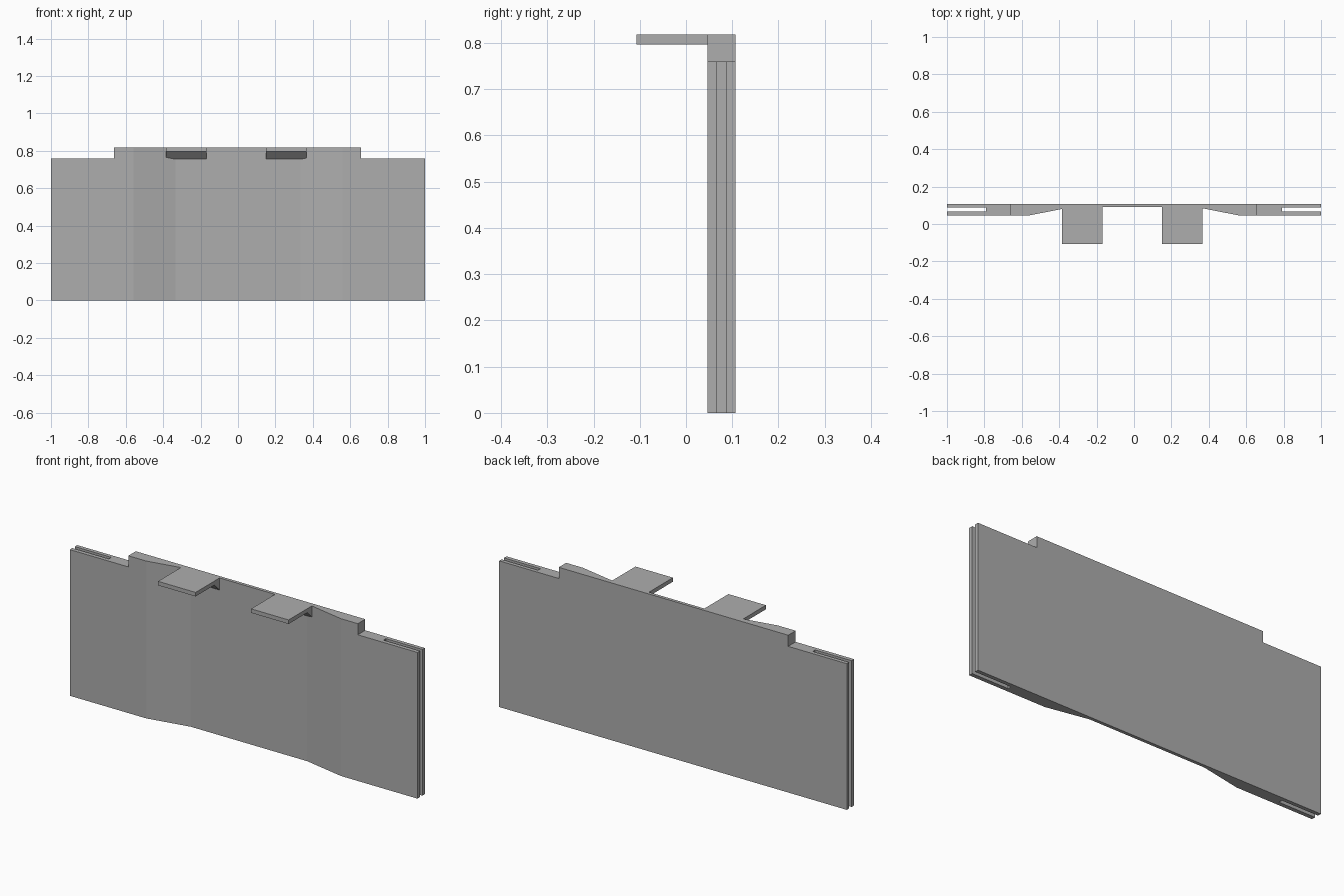
import bpy
import bmesh
from mathutils import Vector

cube = bpy.data.objects.get("Cube")
if cube:
    bpy.data.objects.remove(cube, do_unlink=True)

grey = bpy.data.materials.new("plain grey")
grey.use_nodes = True
colour = (0.42, 0.42, 0.42, 1)
grey.diffuse_color = colour
grey.node_tree.nodes["Principled BSDF"].inputs["Base Color"].default_value = colour

HEIGHT, SHOULDER = 0.818, 0.76
FRONT, RECESS, BACK = 0.046, 0.09, 0.107
SLOT_FRONT, SLOT_BACK, SLOT_END = 0.067, 0.087, 0.79


def prism(name, points, direction):
    """Solid made by sweeping a flat outline along a direction."""
    bm = bmesh.new()
    face = bm.faces.new([bm.verts.new(p) for p in points])
    swept = bmesh.ops.extrude_face_region(bm, geom=[face])["geom"]
    verts = [v for v in swept if isinstance(v, bmesh.types.BMVert)]
    bmesh.ops.translate(bm, verts=verts, vec=Vector(direction))
    bmesh.ops.recalc_face_normals(bm, faces=bm.faces[:])
    mesh = bpy.data.meshes.new(name)
    bm.to_mesh(mesh)
    bm.free()
    mesh.materials.append(grey)
    obj = bpy.data.objects.new(name, mesh)
    bpy.context.collection.objects.link(obj)
    return obj


# Panel plan: right half outline with end slot, then mirrored
half = [(0.335, RECESS), (0.56, FRONT), (1, FRONT), (1, SLOT_FRONT),
        (SLOT_END, SLOT_FRONT), (SLOT_END, SLOT_BACK), (1, SLOT_BACK), (1, BACK)]
plan = half + [(-x, y) for x, y in reversed(half)]
panel = prism("panel", [(x, y, 0) for x, y in plan], (0, 0, HEIGHT))

# Lowered shoulders at both ends
for side, inner in ((-1, -0.663), (1, 0.657)):
    outer = side * 1.1
    block = [(inner, 0, SHOULDER), (outer, 0, SHOULDER),
             (outer, 0, 1), (inner, 0, 1)]
    cutter = prism("shoulder_cutter", block, (0, 0.2, 0))
    cutter.hide_render = True
    cut = panel.modifiers.new("shoulder", 'BOOLEAN')
    cut.operation = 'DIFFERENCE'
    cut.solver = 'EXACT'
    cut.object = cutter
    bpy.context.view_layer.objects.active = panel
    bpy.ops.object.modifier_apply(modifier=cut.name)
    bpy.data.objects.remove(cutter, do_unlink=True)

# Hanging tabs, each with a sloped gusset under its root
tab_side = [(-0.107, HEIGHT), (-0.107, 0.797), (0.048, 0.797),
            (RECESS, 0.755), (0.1, 0.755), (0.1, HEIGHT)]
for name, x in (("right_tab", -0.385), ("left_tab", 0.15)):
    prism(name, [(x, y, z) for y, z in tab_side], (0.216, 0, 0))
